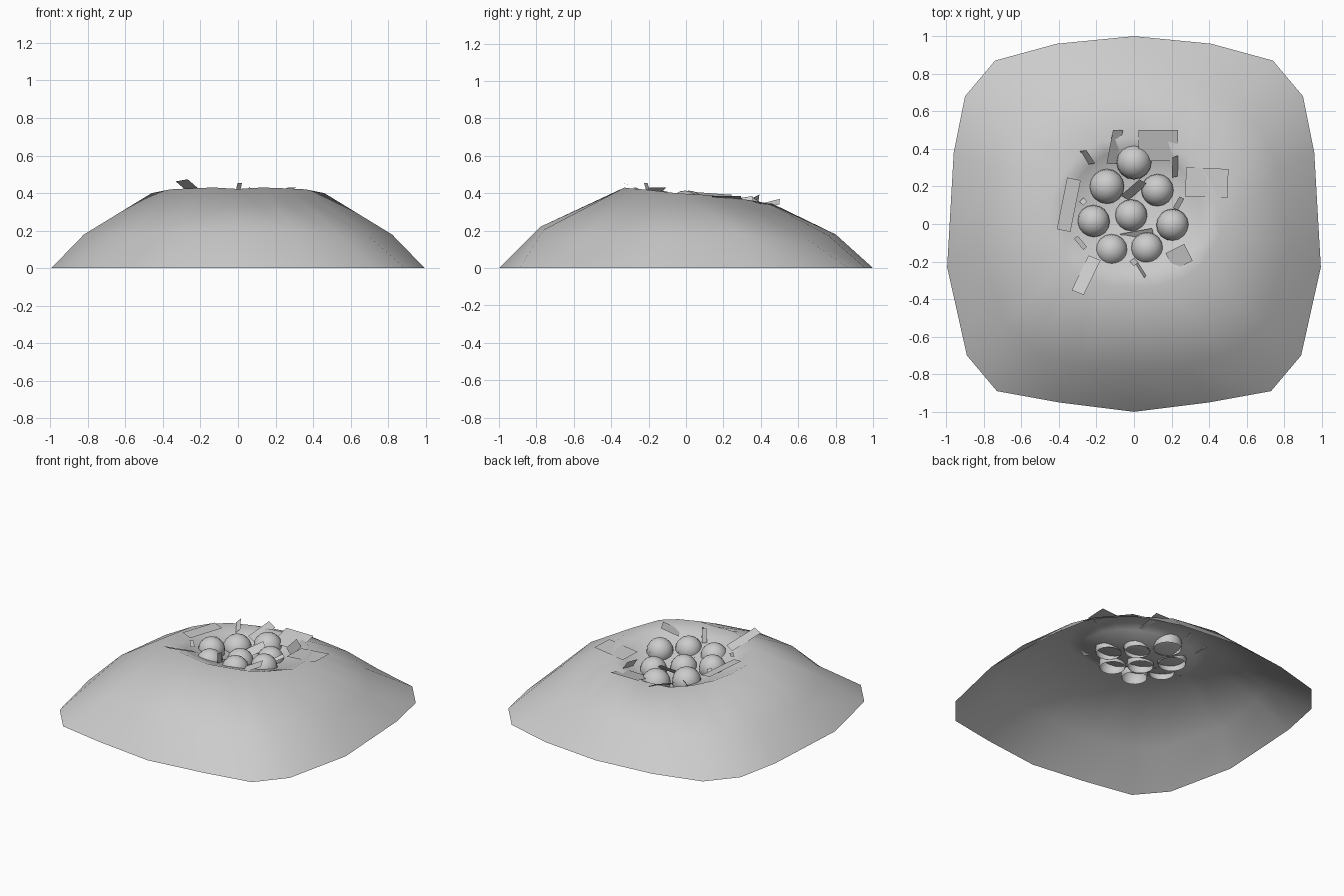
import bpy, bmesh, math
from mathutils import Vector, Matrix

if "Cube" in bpy.data.objects:
    bpy.data.objects.remove(bpy.data.objects["Cube"])


def make_object(name, bm, smooth=True):
    mesh = bpy.data.meshes.new(name)
    bm.to_mesh(mesh)
    bm.free()
    for poly in mesh.polygons:
        poly.use_smooth = smooth
    ob = bpy.data.objects.new(name, mesh)
    bpy.context.collection.objects.link(ob)
    return ob


def mirrored(half):
    # Half outline from back to front on +x, closed with its mirror image
    return half + [(-x, y, z) for x, y, z in half[-2:0:-1]]


# Mound: rings from the ground outline up to the rim and down into the crater
base = [(0, 1), (.41, .96), (.74, .87), (.9, .68), (.96, .38),
        (.995, -.23), (.89, -.7), (.73, -.89), (.4, -.95), (0, -1)]
shoulder = [(0, .8, .18), (.31, .76, .175), (.54, .64, .16), (.68, .49, .16),
            (.77, .3, .175), (.82, -.12, .18), (.69, -.53, .175),
            (.54, -.67, .175), (.29, -.76, .205), (0, -.78, .22)]
rim = [(0, .46, .345), (.18, .44, .345), (.3, .36, .36), (.39, .25, .375),
       (.44, .12, .39), (.46, -.05, .4), (.36, -.22, .42),
       (.26, -.29, .425), (.13, -.33, .43), (0, -.34, .422)]


def crater_ring(scale, drop):
    return [(x * scale, .09 + (y - .09) * scale, z - drop) for x, y, z in rim]


halves = [[(x, y, 0) for x, y in base],
          shoulder,
          rim,
          crater_ring(.8, .04),
          crater_ring(.52, .085)]
bm = bmesh.new()
rings = [[bm.verts.new(p) for p in mirrored(h)] for h in halves]
for a, b in zip(rings, rings[1:]):
    n = len(a)
    for i in range(n):
        j = (i + 1) % n
        bm.faces.new((a[i], b[i], b[j], a[j]))
centre = bm.verts.new((0, .07, .278))
last = rings[-1]
for i in range(len(last)):
    bm.faces.new((last[i], centre, last[(i + 1) % len(last)]))
bmesh.ops.recalc_face_normals(bm, faces=bm.faces)
if sum(f.normal.z for f in bm.faces) < 0:
    bmesh.ops.reverse_faces(bm, faces=bm.faces)
make_object("nest_mound", bm)

# Eggs: spheres with the buried underside cut away
eggs = [(0, .33, .288), (-.145, .2, .288), (.125, .18, .288), (-.015, .045, .288),
        (-.215, .015, .328), (.205, -.005, .328), (-.12, -.14, .328), (.07, -.13, .328)]
for k, (x, y, z) in enumerate(eggs):
    bm = bmesh.new()
    r = .093 if k < 2 else .086
    bmesh.ops.create_uvsphere(bm, u_segments=16, v_segments=10, radius=r,
                              matrix=Matrix.Translation((x, y, z)))
    bmesh.ops.bisect_plane(bm, geom=bm.verts[:] + bm.edges[:] + bm.faces[:],
                           plane_co=(x, y, z - .03), plane_no=(0, 0, 1), clear_inner=True)
    make_object(f"egg_{k + 1}", bm)


# Debris: flat scraps given by two ends, width and roll about their length
def scrap(name, p, q, width, roll=0):
    p, q = Vector(p), Vector(q)
    axis = (q - p).normalized()
    side = axis.cross(Vector((0, 0, 1))).normalized() * width / 2
    side = Matrix.Rotation(math.radians(roll), 3, axis) @ side
    bm = bmesh.new()
    bm.faces.new([bm.verts.new(v) for v in (p - side, p + side, q + side, q - side)])
    bmesh.ops.recalc_face_normals(bm, faces=bm.faces)
    make_object(name, bm, smooth=False)


scraps = [
    ((.13, .335, .32), (.13, .5, .36), .21, 0),
    ((.275, .225, .36), (.5, .215, .385), .155, 0),
    ((-.375, -.035, .405), (-.32, .24, .385), .075, 10),
    ((-.21, -.18, .39), (-.3, -.365, .468), .07, 10),
    ((-.27, .39, .375), (-.225, .32, .34), .05, 50),
    ((-.12, .32, .31), (-.085, .5, .355), .06, 30),
    ((.217, .25, .34), (.22, .36, .36), .06, 60),
    ((-.05, .14, .29), (.05, .225, .35), .06, 40),
    ((-.31, -.07, .4), (-.26, -.13, .39), .025, 0),
    ((.22, .08, .345), (.255, .14, .365), .03, 20),
    ((-.07, -.07, .315), (.1, -.04, .335), .04, 30),
    ((-.01, -.19, .37), (.01, -.215, .455), .03, 0),
    ((.01, -.2, .385), (.06, -.28, .42), .03, 60),
    ((.19, -.2, .38), (.29, -.15, .43), .1, 0),
    ((-.28, .13, .34), (-.26, .11, .37), .03, 0),
]
for k, s in enumerate(scraps):
    scrap(f"debris_scrap_{k + 1}", *s)
